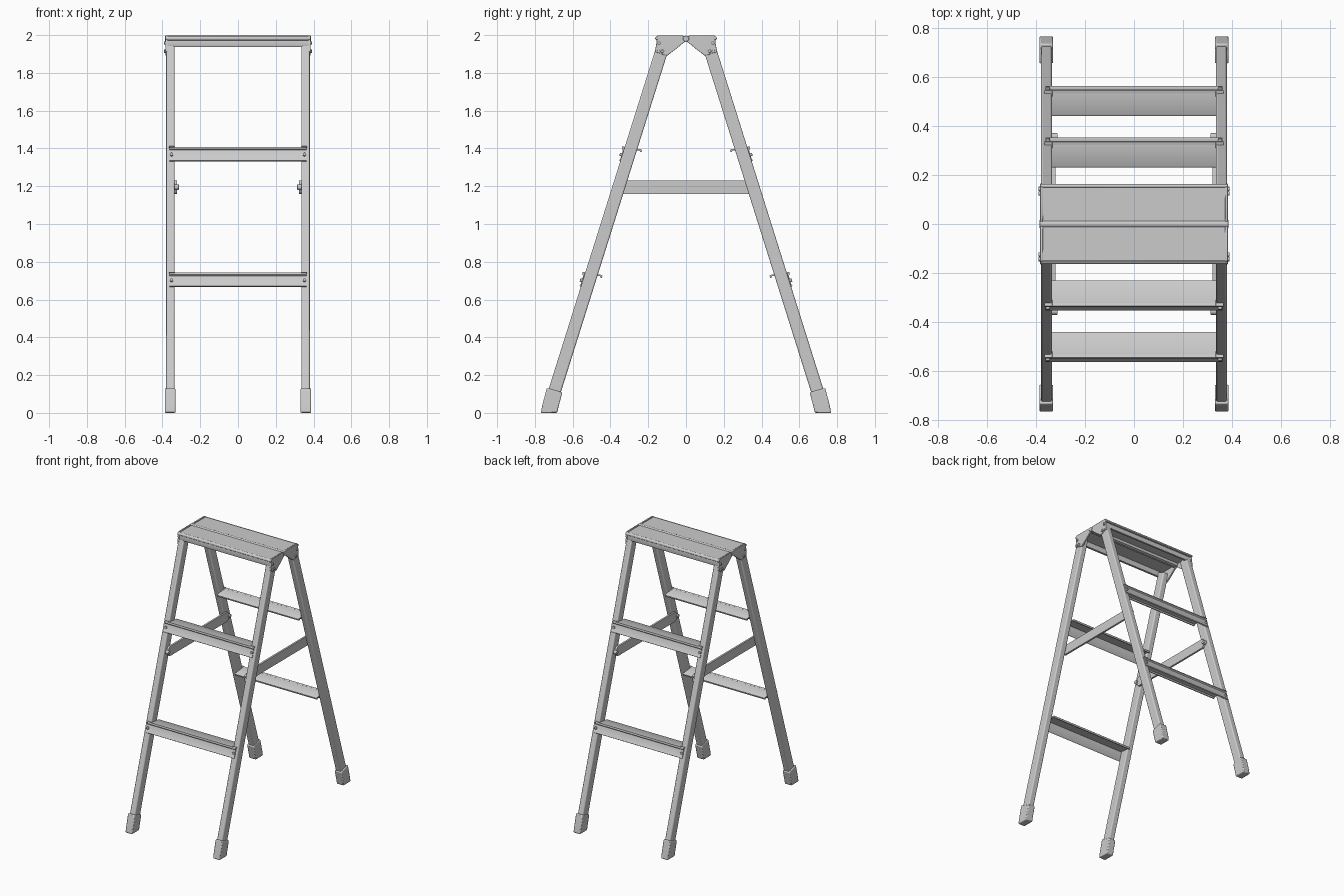
import bpy, bmesh, math
from mathutils import Vector, Matrix

if "Cube" in bpy.data.objects:
    bpy.data.objects.remove(bpy.data.objects["Cube"])

SLOPE = 0.316
def leg_y(z):
    return 0.735 - SLOPE * z

def finish(bm, name, bevel=0.0, segs=2):
    bmesh.ops.recalc_face_normals(bm, faces=bm.faces)
    me = bpy.data.meshes.new(name)
    bm.to_mesh(me)
    bm.free()
    ob = bpy.data.objects.new(name, me)
    bpy.context.collection.objects.link(ob)
    if bevel:
        m = ob.modifiers.new("bevel", 'BEVEL')
        m.width = bevel
        m.segments = segs
        m.limit_method = 'ANGLE'
    bpy.ops.object.select_all(action='DESELECT')
    ob.select_set(True)
    bpy.context.view_layer.objects.active = ob
    bpy.ops.object.shade_smooth_by_angle(angle=math.radians(40))
    return ob

def extrude_x(name, pts, x0, x1, sy=1, bevel=0.0, segs=2):
    """Extrude a (y, z) outline along x; sy mirrors it front to back."""
    bm = bmesh.new()
    f = bm.faces.new([bm.verts.new((x0, y * sy, z)) for y, z in pts])
    r = bmesh.ops.extrude_face_region(bm, geom=[f])
    vs = [v for v in r["geom"] if isinstance(v, bmesh.types.BMVert)]
    bmesh.ops.translate(bm, verts=vs, vec=(x1 - x0, 0, 0))
    return finish(bm, name, bevel, segs)

def rod(name, center, axis, radius, length, sides=16, bevel=0.0):
    bm = bmesh.new()
    rot = Vector((0, 0, 1)).rotation_difference(Vector(axis)).to_matrix().to_4x4()
    bmesh.ops.create_cone(bm, cap_ends=True, segments=sides, radius1=radius,
                          radius2=radius, depth=length,
                          matrix=Matrix.Translation(center) @ rot)
    return finish(bm, name, bevel)

for sy, side in ((-1, "front"), (1, "back")):
    for sx in (-1, 1):
        # leg
        w = 0.035
        leg = [(leg_y(0.03) - w, 0.02), (leg_y(0.05) + w, 0.04),
               (leg_y(1.975) + w, 1.975), (leg_y(1.95) - w, 1.95)]
        extrude_x(side + "_leg", leg, sx * 0.335, sx * 0.38, sy, 0.008, 3)
        # rubber foot
        foot = [(0.682, 0), (0.768, 0), (0.762, 0.035), (0.737, 0.132),
                (0.655, 0.108), (0.674, 0.035)]
        extrude_x(side + "_foot", foot, sx * 0.331, sx * 0.387, sy, 0.006)
        # hinge bracket
        plate = [(0.152, 1.998), (0.02, 1.998), (0.0, 1.99), (0.0, 1.966),
                 (0.015, 1.958), (0.055, 1.925), (0.098, 1.892),
                 (0.115, 1.895), (0.165, 1.912), (0.158, 1.95)]
        extrude_x(side + "_hinge_bracket", plate, sx * 0.372, sx * 0.384, sy, 0.002)
        for y, z in ((0.125, 1.915), (0.145, 1.913), (0.143, 1.958)):
            rod("bracket_bolt", (sx * 0.385, sy * y, z), (1, 0, 0), 0.009, 0.012, 12, 0.002)
        # spreader pivot
        rod("spreader_pivot", (sx * 0.325, sy * leg_y(1.195), 1.195), (1, 0, 0),
            0.014, 0.026, 16, 0.003)

    # top platform panel with fascia and nose lip
    panel = [(0.012, 1.992), (0.155, 1.992), (0.160, 1.985), (0.160, 1.974),
             (0.153, 1.972), (0.157, 1.945), (0.154, 1.938), (0.140, 1.938),
             (0.147, 1.945), (0.144, 1.982), (0.022, 1.982), (0.018, 1.965),
             (0.012, 1.965)]
    extrude_x(side + "_top_panel", panel, -0.373, 0.373, sy)
    nose = [(0.150, 1.976), (0.163, 1.976), (0.163, 1.988), (0.150, 1.996)]
    extrude_x(side + "_top_nose", nose, -0.385, 0.385, sy, 0.003)

    # steps: tread between the legs, flange lying on the legs
    for zt in (1.405, 0.740):
        yo = leg_y(zt) + 0.034
        flange = [(yo, zt), (yo + 0.011, zt + 0.003), (yo + 0.015, zt - 0.007),
                  (yo + 0.009, zt - 0.014), (yo + 0.023, zt - 0.062),
                  (yo + 0.029, zt - 0.068), (yo + 0.023, zt - 0.073),
                  (yo + 0.014, zt - 0.066)]
        flange = [(yo - 0.001, zt)] + flange[1:] + [(yo + 0.003, zt - 0.016)]
        extrude_x(side + "_step_flange", flange, -0.362, 0.362, sy)
        yi = yo - 0.093
        tread = [(yo + 0.003, zt), (yi + 0.006, zt - 0.009), (yi, zt - 0.014),
                 (yi + 0.003, zt - 0.025), (yi + 0.010, zt - 0.025),
                 (yi + 0.014, zt - 0.016), (yo + 0.003, zt - 0.008)]
        extrude_x(side + "_step_tread", tread, -0.336, 0.336, sy)
        for sx in (-1, 1):
            # bolt through the flange and clip on the nose
            rod("step_bolt", (sx * 0.352, sy * (yo + 0.017), zt - 0.038),
                (0, sy * 0.95, 0.3), 0.009, 0.018, 12, 0.002)
            clip = [(yo - 0.014, zt), (yo + 0.010, zt + 0.007),
                    (yo + 0.014, zt + 0.002), (yo - 0.012, zt - 0.006)]
            extrude_x("step_clip", clip, sx * 0.334, sx * 0.366, sy, 0.001)

# horizontal spreader bars with rounded ends
for sx in (-1, 1):
    bar = []
    for s in (1, -1):
        for i in range(9):
            a = s * math.pi / 2 - s * math.pi * i / 8 if s > 0 else -math.pi / 2 - math.pi * i / 8
            bar.append((s * 0.335 + 0.02 * math.cos(a), 1.195 + 0.035 * math.sin(a)))
    extrude_x("spreader_bar", bar, sx * 0.322, sx * 0.336)

# hinge rod along the top
rod("hinge_rod", (0, 0, 1.981), (1, 0, 0), 0.016, 0.774, 20, 0.003)
